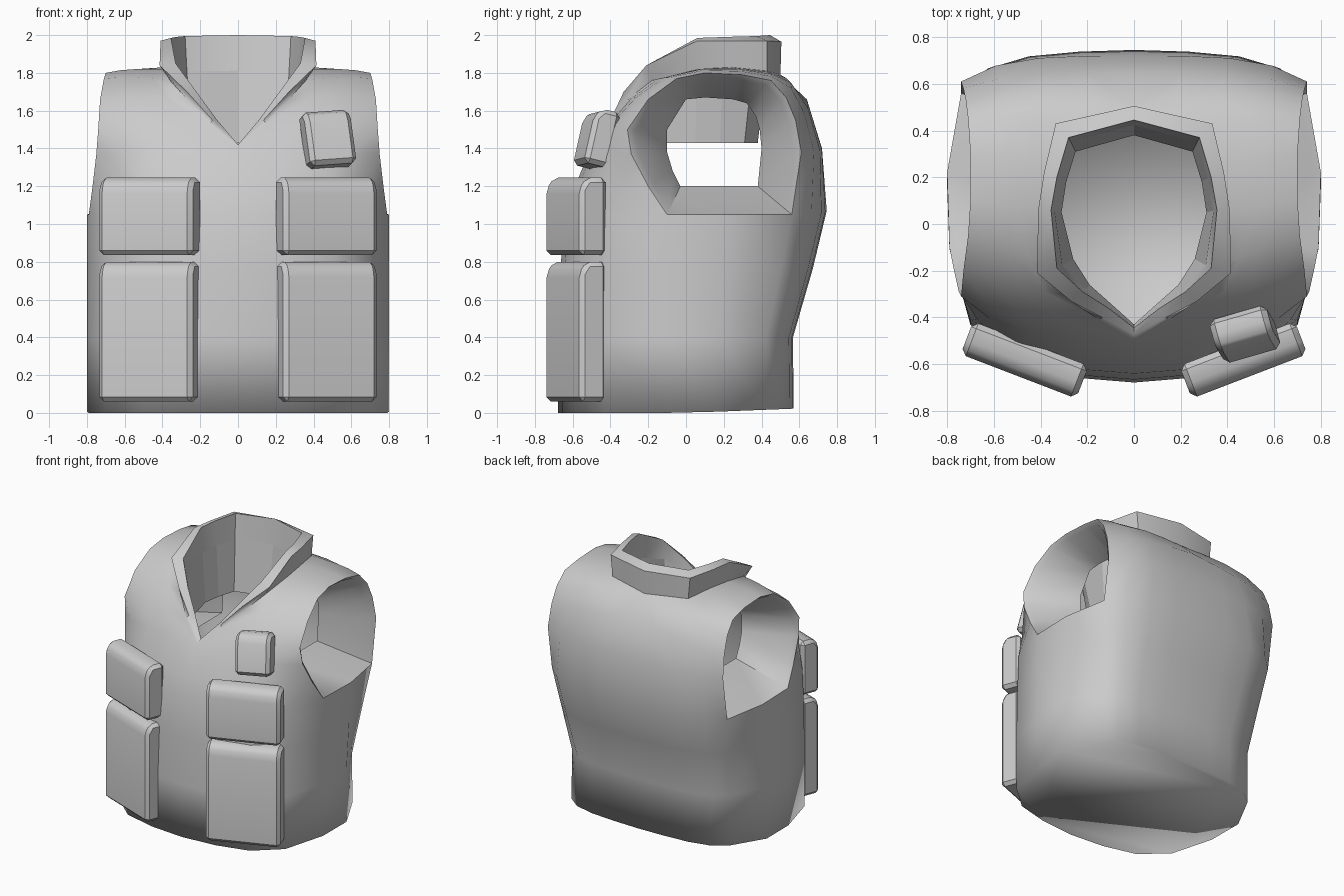
import bpy, bmesh, math
from mathutils import Vector, Matrix, Euler

old = bpy.data.objects.get("Cube")
if old:
    bpy.data.objects.remove(old, do_unlink=True)

mat = bpy.data.materials.new("plain grey")
mat.use_nodes = True
GREY = (0.6, 0.6, 0.6, 1)
mat.diffuse_color = GREY
for node in mat.node_tree.nodes:
    if node.type == 'BSDF_PRINCIPLED':
        node.inputs["Base Color"].default_value = GREY
        node.inputs["Roughness"].default_value = 0.8


def finish(bm, name):
    me = bpy.data.meshes.new(name)
    bm.to_mesh(me)
    bm.free()
    me.materials.append(mat)
    ob = bpy.data.objects.new(name, me)
    bpy.context.collection.objects.link(ob)
    return ob


def vecs(pts):
    return [Vector(p) for p in pts]


# Half of the centre line: up the front, round the neckline, down the back
centre = vecs([(0, -.64, 1.05), (0, -.58, 1.22), (0, -.5, 1.41), (.15, -.41, 1.53),
               (.27, -.31, 1.66), (.36, -.18, 1.76), (.39, .06, 1.82), (.37, .24, 1.83),
               (.32, .43, 1.81), (0, .5, 1.79), (0, .64, 1.66), (0, .72, 1.4), (0, .745, 1.07)])
# Armhole edge, row for row beside the centre line
arm = vecs([(.79, -.1, 1.05), (.77, -.2, 1.2), (.75, -.29, 1.37), (.74, -.31, 1.5),
            (.73, -.2, 1.66), (.71, -.05, 1.77), (.70, .1, 1.80), (.70, .3, 1.79),
            (.71, .45, 1.76), (.72, .53, 1.67), (.73, .58, 1.55), (.74, .61, 1.38), (.74, .56, 1.05)])
# Outward swell of each row between the two
swell = vecs([(.12, -.19, 0), (.10, -.13, 0), (.06, -.07, 0), (.03, -.03, .02), (0, -.01, .01),
              (0, 0, .01), (0, 0, .01), (0, 0, .01), (0, .01, .01), (0, .04, .02),
              (.02, .035, .01), (.04, .045, 0), (.08, .065, 0)])
side = Vector((.8, .22, 1.05))
# Armhole tunnel mouth inside the body, as (y, z)
mouth = [(-.03, 1.2), (-.07, 1.28), (-.1, 1.38), (-.1, 1.5), (-.05, 1.58), (0, 1.66), (.1, 1.67),
         (.25, 1.66), (.32, 1.64), (.37, 1.57), (.39, 1.5), (.4, 1.4), (.38, 1.2), (.2, 1.2)]
# Collar: outer top edge, inner top edge, bottom of the neck lining
collar_top = vecs([(0, -.475, 1.42), (.135, -.4, 1.55), (.27, -.33, 1.70), (.415, -.21, 1.84),
                   (.41, .06, 1.97), (.385, .22, 1.97), (.335, .43, 1.97), (0, .505, 1.965)])
collar_in = vecs([(0, -.445, 1.42), (.11, -.36, 1.55), (.22, -.29, 1.70), (.33, -.19, 1.85),
                  (.355, .06, 1.985), (.33, .2, 1.99), (.28, .37, 1.995), (0, .445, 2.0)])
lining_end = vecs([(0, -.43, 1.40), (.10, -.34, 1.41), (.19, -.26, 1.42), (.26, -.15, 1.43),
                   (.31, .05, 1.43), (.29, .18, 1.43), (.25, .31, 1.43), (0, .38, 1.43)])

bm = bmesh.new()
flat_tag = bm.faces.layers.int.new("flat")


def strip(rows, closed=False, flat=0):
    """Join rows of points by quads, on both halves."""
    for s in (1, -1):
        grid = [[bm.verts.new((p.x * s, p.y, p.z)) for p in r] for r in rows]
        n = len(rows[0])
        for a, b in zip(grid, grid[1:]):
            for i in range(n if closed else n - 1):
                k = (i + 1) % n
                f = bm.faces.new((a[i], a[k], b[k], b[i]))
                f[flat_tag] = flat


# Chest, shoulders and upper back; the swell leans towards the armholes
M = 4
rows = []
for c, a, w in zip(centre, arm, swell):
    row = []
    for j in range(M + 1):
        t = j / M
        row.append(c.lerp(a, t) + w * (4 * t * (1 - t) * (.6 + .8 * t)))
    rows.append(row)
strip(rows)

# Lower body: rings of (height, front scale, back scale, back width)
ring = rows[0] + [side] + rows[-1][::-1]
lower = [ring]
for z, f, b, w in ((.76, 1.04, .90, .95), (.4, 1.06, .76, .9), (0, 1.06, .765, .9)):
    lower.append([Vector((p.x * (w if p.y > .3 else 1), p.y * (f if p.y < 0 else b),
                          z + (.03 * max(p.y, 0) if z == 0 else 0))) for p in ring])
strip(lower)

# Closed bottom
base = lower[-1]
outline = [Vector(p) for p in base] + [Vector((-p.x, p.y, p.z)) for p in base[-2:0:-1]]
bm.faces.new([bm.verts.new(p) for p in outline])

# Collar and neck lining
mid = [p.lerp(q, .33) for p, q in zip(collar_in, lining_end)]
strip([centre[2:10], collar_top, collar_in, mid])
strip([mid, lining_end], flat=1)

# Armhole tunnels: a narrow rim band, then a deep funnel
rim = arm + [side]
inner = [Vector((.40, y, z)) for y, z in mouth]
band = []
for p, q in zip(rim, inner):
    k = .2 if p.z > 1.1 else .06
    band.append(Vector((p.x - .03, p.y + (q.y - p.y) * k, p.z + (q.z - p.z) * k)))
strip([rim, band, inner], closed=True)

# Weld, then smooth all but the hard folds
bmesh.ops.remove_doubles(bm, verts=bm.verts, dist=.0008)
bmesh.ops.recalc_face_normals(bm, faces=bm.faces)
for f in bm.faces:
    f.smooth = not f[flat_tag]
for e in bm.edges:
    if len(e.link_faces) == 2:
        low = max(v.co.z for v in e.verts) < .1
        e.smooth = low or e.calc_face_angle() < math.radians(58)
finish(bm, "vest_shell")


def pocket(name, loc, size, rot, lip=.06):
    """Padded pouch with a sloping top flap edge and chamfered edges."""
    w, d, h = (v / 2 for v in size)
    prof = [(d, -h), (-d, -h), (-d, h - lip), (-d + .04, h), (d, h)]
    b = bmesh.new()
    f = b.faces.new([b.verts.new((-w, y, z)) for y, z in prof])
    ext = bmesh.ops.extrude_face_region(b, geom=[f])
    bmesh.ops.translate(b, vec=(2 * w, 0, 0),
                        verts=[g for g in ext["geom"] if isinstance(g, bmesh.types.BMVert)])
    bmesh.ops.recalc_face_normals(b, faces=b.faces)
    bmesh.ops.bevel(b, geom=list(b.edges), offset=.024, segments=1, affect='EDGES',
                    clamp_overlap=True)
    m = Euler([math.radians(r) for r in rot]).to_matrix().to_4x4()
    bmesh.ops.transform(b, matrix=Matrix.Translation(loc) @ m, verts=b.verts)
    ob = finish(b, name)
    bpy.ops.object.select_all(action='DESELECT')
    ob.select_set(True)
    bpy.context.view_layer.objects.active = ob
    bpy.ops.object.shade_smooth_by_angle(angle=math.radians(30))


# Front pockets
for s, label in ((1, "left"), (-1, "right")):
    pocket(label + "_lower_pocket", (.468 * s, -.582, .43), (.53, .15, .74), (0, 0, 21 * s))
    pocket(label + "_upper_pocket", (.468 * s, -.582, 1.04), (.53, .15, .41), (0, 0, 21 * s))
pocket("left_chest_pocket", (.475, -.472, 1.45), (.255, .14, .30), (-14, -4, 16), lip=.05)
